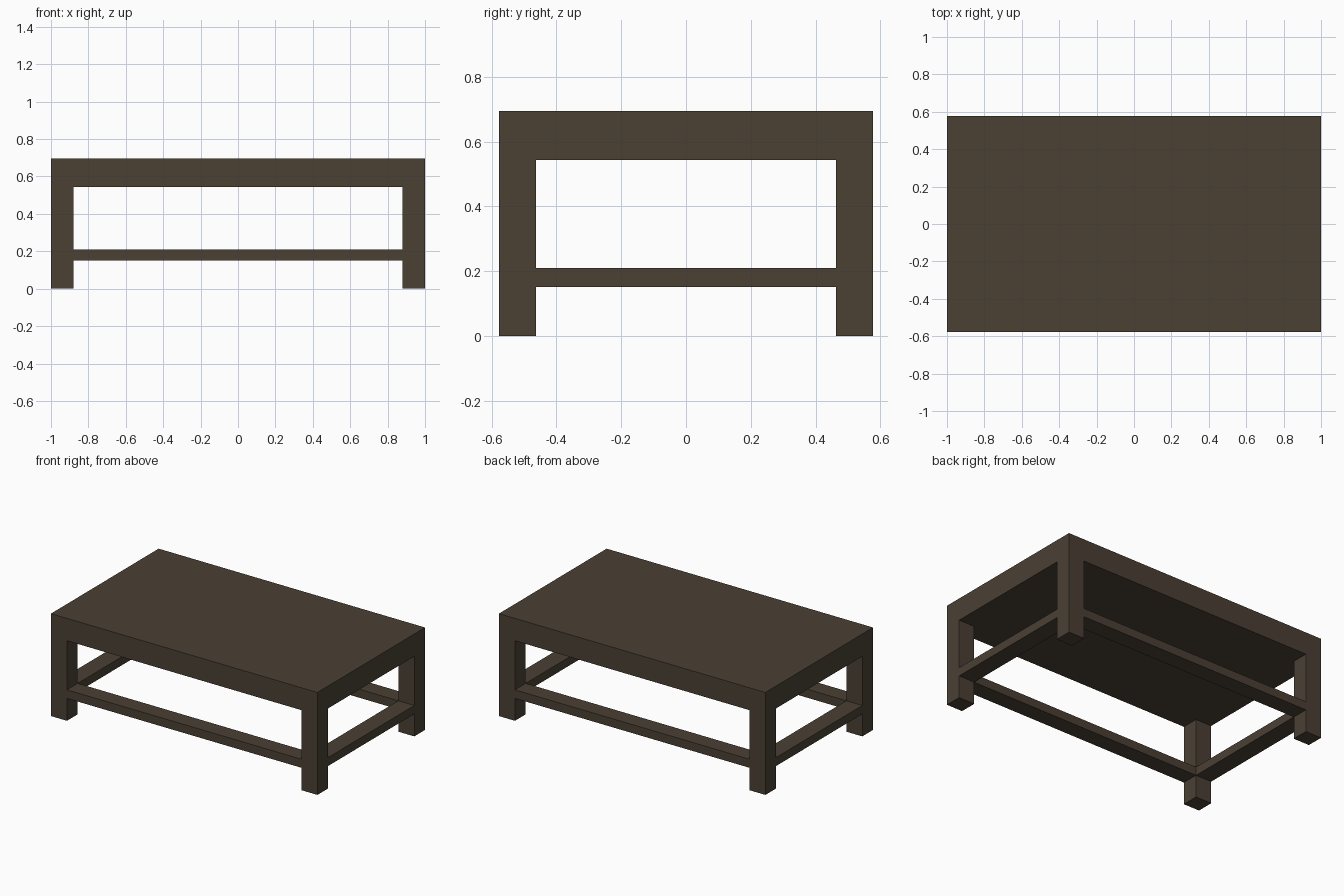
import bpy

if "Cube" in bpy.data.objects:
    bpy.data.objects.remove(bpy.data.objects["Cube"])

# Overall half sizes and the section of the legs
HX, HY, TOP = 1.0, 0.577, 0.695
LEG_X, LEG_Y = 0.12, 0.115
APRON_Z = 0.543
RAIL_LOW, RAIL_HIGH = 0.152, 0.21

wood = bpy.data.materials.new("dark_brown_wood")
wood.diffuse_color = (0.069, 0.051, 0.034, 1.0)
wood.use_nodes = True
wood.node_tree.nodes["Principled BSDF"].inputs["Base Color"].default_value = wood.diffuse_color


def box(name, low, high):
    """Axis-aligned box between two corners."""
    bpy.ops.mesh.primitive_cube_add(
        size=1, location=[(a + b) / 2 for a, b in zip(low, high)])
    obj = bpy.context.object
    obj.name = name
    obj.scale = [b - a for a, b in zip(low, high)]
    bpy.ops.object.transform_apply(location=False, rotation=False, scale=True)
    obj.data.materials.append(wood)
    return obj


# Thick solid table top
box("table_top", (-HX, -HY, APRON_Z), (HX, HY, TOP))

# Four legs flush with the corners
for sx, side in ((-1, "left"), (1, "right")):
    for sy, end in ((-1, "front"), (1, "back")):
        x, y = sx * (HX - LEG_X / 2), sy * (HY - LEG_Y / 2)
        box(f"{end}_{side}_leg",
            (x - LEG_X / 2, y - LEG_Y / 2, 0),
            (x + LEG_X / 2, y + LEG_Y / 2, APRON_Z))

# Long stretchers at front and back, as deep as the legs
for sy, end in ((-1, "front"), (1, "back")):
    y = sy * (HY - LEG_Y / 2)
    box(f"{end}_stretcher",
        (-HX + LEG_X, y - LEG_Y / 2, RAIL_LOW),
        (HX - LEG_X, y + LEG_Y / 2, RAIL_HIGH))

# Short stretchers at the sides, as wide as the legs
for sx, side in ((-1, "left"), (1, "right")):
    x = sx * (HX - LEG_X / 2)
    box(f"{side}_stretcher",
        (x - LEG_X / 2, -HY + LEG_Y, RAIL_LOW),
        (x + LEG_X / 2, HY - LEG_Y, RAIL_HIGH))
